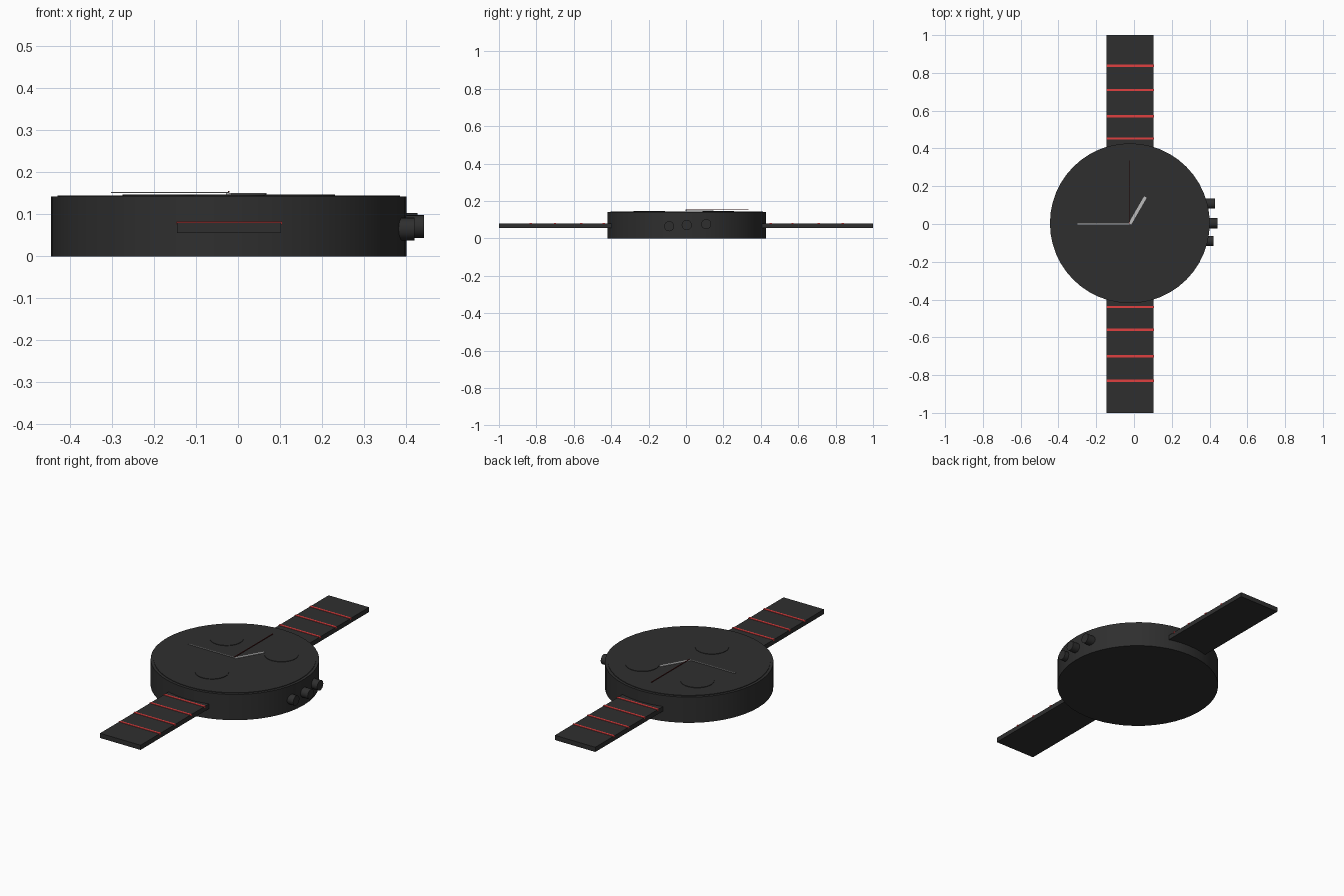
import bpy, math

if "Cube" in bpy.data.objects:
    bpy.data.objects.remove(bpy.data.objects["Cube"])

CX, CY = -0.022, 0.004  # watch centre


def mat(name, rgb):
    m = bpy.data.materials.new(name)
    m.diffuse_color = (*rgb, 1)
    m.use_nodes = True
    m.node_tree.nodes["Principled BSDF"].inputs["Base Color"].default_value = m.diffuse_color
    return m


BLACK = mat("black", (0.028, 0.028, 0.028))
RED = mat("red", (0.75, 0.05, 0.05))
DARK_RED = mat("dark_red", (0.12, 0.01, 0.01))
SILVER = mat("silver", (0.5, 0.5, 0.5))


def finish(name, m):
    o = bpy.context.object
    o.name = name
    o.data.materials.append(m)
    return o


def cylinder(name, r, loc, depth, m, sides=48, rot=(0, 0, 0)):
    bpy.ops.mesh.primitive_cylinder_add(vertices=sides, radius=r, depth=depth,
                                        location=loc, rotation=rot)
    o = finish(name, m)
    bpy.ops.object.shade_smooth_by_angle(angle=math.radians(30))
    return o


def box(name, lo, hi, m):
    bpy.ops.mesh.primitive_cube_add(size=1, location=[(a + b) / 2 for a, b in zip(lo, hi)])
    o = finish(name, m)
    o.scale = [b - a for a, b in zip(lo, hi)]
    return o


def hand(name, length, width, angle, z, m):
    # angle is measured from +x, starting at the watch centre
    bpy.ops.mesh.primitive_cube_add(size=1, rotation=(0, 0, angle), location=(
        CX + math.cos(angle) * length / 2, CY - 0.004 + math.sin(angle) * length / 2, z))
    o = finish(name, m)
    o.scale = (length, width, 0.003)


# Case and dial
cylinder("case", 0.423, (CX, CY, 0.071), 0.142, BLACK)
cylinder("dial", 0.408, (CX, CY, 0.1425), 0.005, BLACK)

# Three small raised sub-dials
for i, (x, y) in enumerate([(-0.168, 0.168), (0.168, 0.168), (0, -0.2)]):
    cylinder(f"sub_dial_{i + 1}", 0.085, (CX + x, CY + y, 0.1455), 0.004, BLACK, 32)

# Hands
hand("hour_hand", 0.165, 0.016, math.radians(60), 0.149, SILVER)
hand("minute_hand", 0.28, 0.008, math.pi, 0.152, SILVER)
hand("second_hand", 0.335, 0.004, math.pi / 2, 0.154, DARK_RED)

# Crown and pushers on the right side
for name, y, z, x1 in [("lower_pusher", -0.09, 0.065, 0.42),
                       ("crown", 0.004, 0.071, 0.443),
                       ("upper_pusher", 0.108, 0.076, 0.428)]:
    x0 = 0.36
    cylinder(name, 0.027, ((x0 + x1) / 2, y, z), x1 - x0, BLACK, 24, (0, math.pi / 2, 0))

# Straps with red stripes
for side, s, stripes in [("front", -1, (0.44, 0.56, 0.70, 0.83)),
                         ("back", 1, (0.453, 0.57, 0.71, 0.838))]:
    y0, y1 = sorted((s * 0.39, s * 1.0))
    box(f"{side}_strap", (-0.145, y0, 0.055), (0.103, y1, 0.081), BLACK)
    for i, y in enumerate(stripes):
        box(f"{side}_stripe_{i + 1}", (-0.146, s * y - 0.006, 0.076),
            (0.105, s * y + 0.006, 0.0835), RED)
